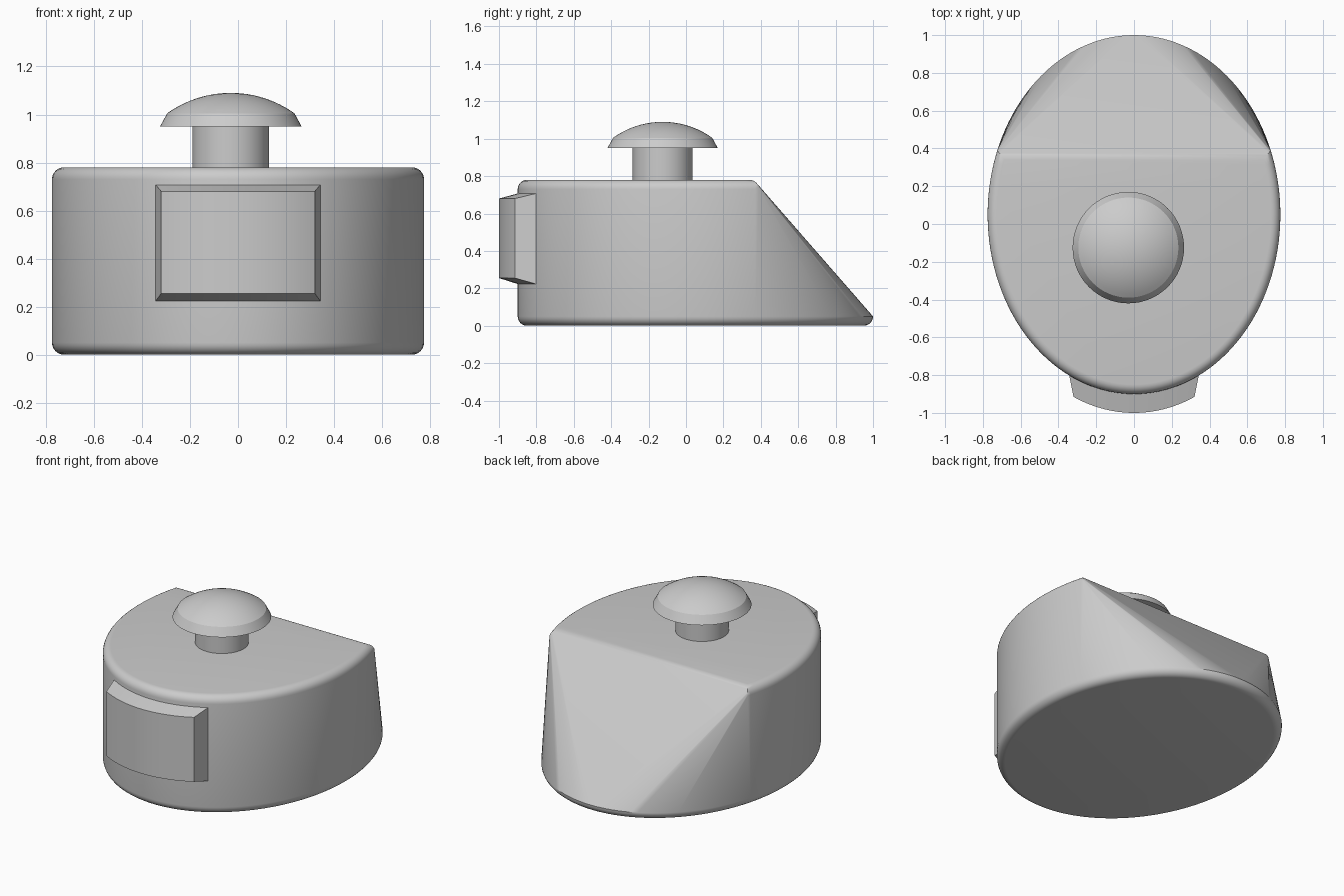
import bpy, bmesh, math

if "Cube" in bpy.data.objects:
    bpy.data.objects.remove(bpy.data.objects["Cube"])

AX, AY, CY = 0.775, 0.95, 0.05      # body ellipse half-axes and centre
R = 0.05                            # rounded edge radius
H = 0.78                            # body height
CHORD = 0.34                        # where the flat top stops
N = 128

grey = bpy.data.materials.new("grey")
grey.diffuse_color = (0.6, 0.6, 0.6, 1)
grey.use_nodes = True
grey.node_tree.nodes["Principled BSDF"].inputs["Base Color"].default_value = grey.diffuse_color


def finish(bm, name, angle=30):
    bmesh.ops.recalc_face_normals(bm, faces=bm.faces[:])
    me = bpy.data.meshes.new(name)
    bm.to_mesh(me)
    bm.free()
    me.materials.append(grey)
    ob = bpy.data.objects.new(name, me)
    bpy.context.collection.objects.link(ob)
    bpy.ops.object.select_all(action='DESELECT')
    bpy.context.view_layer.objects.active = ob
    ob.select_set(True)
    bpy.ops.object.shade_smooth_by_angle(angle=math.radians(angle))
    return ob


# Body: hull of a rounded oval base and a rounded oval top cut by a chord
bm = bmesh.new()
for i in range(7):
    a = math.pi / 2 * i / 6
    inset = R * (1 - math.cos(a))
    rise = R * math.sin(a)
    ax, ay = AX - inset, AY - inset
    edge = CHORD + R * math.cos(a)
    for k in range(N):
        t = 2 * math.pi * k / N
        x, y = ax * math.cos(t), CY + ay * math.sin(t)
        bm.verts.new((x, y, R - rise))
        if y < edge - 0.01:
            bm.verts.new((x, y, H - R + rise))
    corner = ax * math.sqrt(1 - ((edge - CY) / ay) ** 2)
    for s in (-1, 1):
        bm.verts.new((s * corner, edge, H - R + rise))
res = bmesh.ops.convex_hull(bm, input=bm.verts[:])
bmesh.ops.delete(bm, geom=list({v for v in res["geom_interior"] + res["geom_unused"]
                                if isinstance(v, bmesh.types.BMVert)}), context='VERTS')
bmesh.ops.dissolve_limit(bm, angle_limit=0.002, verts=bm.verts[:], edges=bm.edges[:])
finish(bm, "body")

# Front plate: curved block following the body, with sloping borders
bm = bmesh.new()
STEPS = 24
rows = []
for i in range(STEPS + 1):
    u = -1 + 2 * i / STEPS
    row = []
    for half, push, z0, z1 in ((0.345, -0.01, 0.22, 0.71), (0.32, 0.1, 0.255, 0.68)):
        x = half * u
        y = CY - AY * math.sqrt(1 - (x / AX) ** 2) - push
        row += [bm.verts.new((x, y, z0)), bm.verts.new((x, y, z1))]
    rows.append([row[0], row[1], row[3], row[2]])
for a, b in zip(rows, rows[1:]):
    for j in range(4):
        k = (j + 1) % 4
        bm.faces.new((a[j], a[k], b[k], b[j]))
bm.faces.new(rows[0])
bm.faces.new(rows[-1])
finish(bm, "front_plate", 12)


def lathe(name, profile, angle, seg=64):
    bm = bmesh.new()
    verts = [bm.verts.new((r, 0, z)) for r, z in profile]
    edges = [bm.edges.new(p) for p in zip(verts, verts[1:])]
    bmesh.ops.spin(bm, geom=verts + edges, cent=(0, 0, 0), axis=(0, 0, 1),
                   angle=2 * math.pi, steps=seg)
    bmesh.ops.remove_doubles(bm, verts=bm.verts[:], dist=1e-5)
    bmesh.ops.translate(bm, verts=bm.verts[:], vec=(-0.03, -0.125, 0))
    return finish(bm, name, angle)


# Button stem
lathe("button_stem", [(0, 0.77), (0.16, 0.77), (0.16, 0.955), (0, 0.955)], 30)

# Button cap: sloped rim and shallow dome
rim, top, base = 0.265, 1.09, 1.005
h = top - base
rad = (rim * rim + h * h) / (2 * h)
arc = math.asin(rim / rad)
dome = [(rad * math.sin(arc * (1 - i / 12)), top - rad + rad * math.cos(arc * (1 - i / 12)))
        for i in range(13)]
lathe("button_cap", [(0, 0.95), (0.295, 0.95)] + dome, 20)
